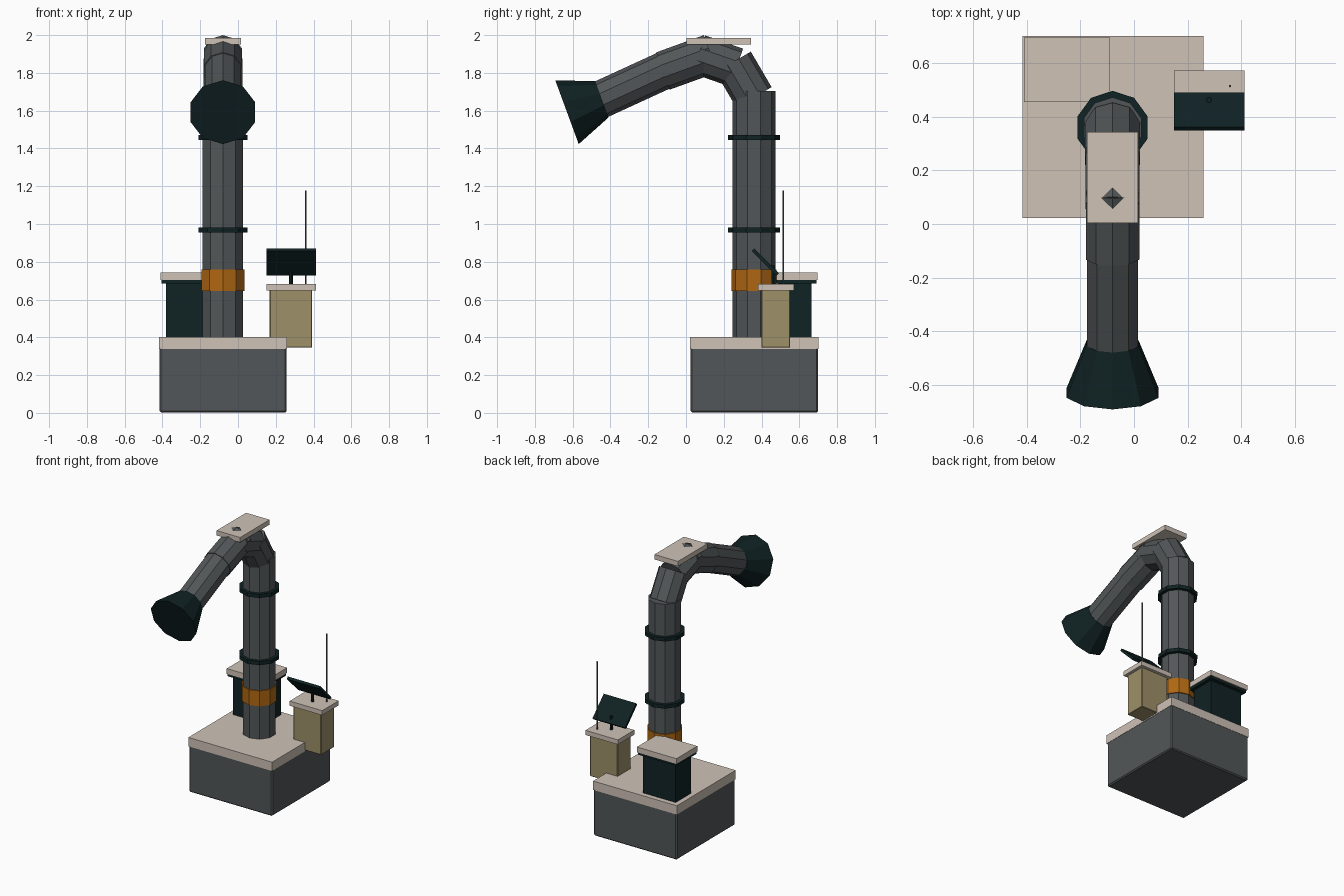
import bpy, bmesh, math
from mathutils import Vector

if "Cube" in bpy.data.objects:
    bpy.data.objects.remove(bpy.data.objects["Cube"])


def material(name, rgb):
    m = bpy.data.materials.new(name)
    m.diffuse_color = (*rgb, 1)
    m.use_nodes = True
    m.node_tree.nodes["Principled BSDF"].inputs["Base Color"].default_value = m.diffuse_color
    return m


GREY = material("slate grey", (0.084, 0.094, 0.098))
CREAM = material("warm cream", (0.62, 0.54, 0.47))
DARK = material("dark teal", (0.005, 0.016, 0.017))
ORANGE = material("orange", (0.43, 0.135, 0.006))
TAN = material("tan", (0.34, 0.28, 0.14))


def finish(name, bm, mat):
    bmesh.ops.recalc_face_normals(bm, faces=bm.faces)
    me = bpy.data.meshes.new(name)
    bm.to_mesh(me)
    bm.free()
    me.materials.append(mat)
    ob = bpy.data.objects.new(name, me)
    bpy.context.collection.objects.link(ob)
    return ob


def box(name, x, y, z, mat, bevel=0, tilt=0):
    """Box from (min, max) ranges, optionally tilted about x."""
    bm = bmesh.new()
    bmesh.ops.create_cube(bm, size=1)
    for v in bm.verts:
        v.co = Vector((v.co.x * (x[1] - x[0]), v.co.y * (y[1] - y[0]), v.co.z * (z[1] - z[0])))
    if bevel:
        bmesh.ops.bevel(bm, geom=bm.edges[:], offset=bevel, segments=1, affect='EDGES')
    ob = finish(name, bm, mat)
    ob.location = (sum(x) / 2, sum(y) / 2, sum(z) / 2)
    ob.rotation_euler.x = tilt
    return ob


def tube(name, x, a, b, r1, r2, mat, sides=10):
    """Closed tube between (y, z) points a and b, with a corner pointing up."""
    bm = bmesh.new()
    p, q = Vector((x, *a)), Vector((x, *b))
    u = Vector((1, 0, 0))
    w = (q - p).normalized().cross(u)
    rings = []
    for c, r in ((p, r1), (q, r2)):
        ring = []
        for i in range(sides):
            t = math.pi / 2 + 2 * math.pi * i / sides
            ring.append(bm.verts.new(c + r * (u * math.cos(t) + w * math.sin(t))))
        bm.faces.new(ring)
        rings.append(ring)
    for i in range(sides):
        j = (i + 1) % sides
        bm.faces.new((rings[0][i], rings[0][j], rings[1][j], rings[1][i]))
    return finish(name, bm, mat)


# Base block and its slab
box("base", (-0.415, 0.258), (0.025, 0.7), (0.003, 0.345), GREY, 0.008)
box("base_slab", (-0.417, 0.26), (0.022, 0.702), (0.337, 0.402), CREAM)

# Upright pipe with bands
X, Y = -0.08, 0.36
tube("upright_pipe", X, (Y, 0.39), (Y, 1.705), 0.113, 0.113, GREY)
for name, z0, z1, r, mat in (("orange_band", 0.645, 0.758, 0.12, ORANGE),
                             ("lower_collar", 0.954, 0.981, 0.137, DARK),
                             ("upper_collar", 1.445, 1.472, 0.137, DARK)):
    tube(name, X, (Y, z0), (Y, z1), r, r, mat)

# Segmented elbow, forearm and hood
tube("elbow_lower", X, (0.36, 1.67), (0.25, 1.858), 0.108, 0.108, GREY)
tube("elbow_middle", X, (0.267, 1.828), (0.067, 1.898), 0.106, 0.106, GREY)
tube("elbow_upper", X, (0.13, 1.901), (-0.122, 1.81), 0.105, 0.105, GREY)
tube("forearm", X, (-0.09, 1.825), (-0.46, 1.655), 0.1, 0.1, GREY)
tube("hood", X, (-0.445, 1.66), (-0.63, 1.592), 0.102, 0.18, DARK)

# Plate on top of the elbow
box("top_plate", (-0.175, 0.015), (0.003, 0.343), (1.95, 1.986), CREAM)

# Dark cabinet on the base
box("cabinet", (-0.382, -0.118), (0.485, 0.665), (0.395, 0.69), DARK)
box("cabinet_rim", (-0.405, -0.095), (0.46, 0.69), (0.685, 0.705), DARK)
box("cabinet_lid", (-0.41, -0.09), (0.455, 0.696), (0.703, 0.742), CREAM)

# Side box with solar panel and antenna
box("side_box", (0.168, 0.392), (0.4, 0.55), (0.345, 0.65), TAN, 0.003)
box("side_box_lid", (0.15, 0.413), (0.382, 0.572), (0.648, 0.682), CREAM)
box("panel", (0.15, 0.412), (0.328, 0.512), (0.789, 0.807), DARK, 0, math.radians(-45))
tube("panel_post", 0.28, (0.463, 0.675), (0.463, 0.78), 0.01, 0.01, DARK, 8)
tube("antenna", 0.358, (0.515, 0.675), (0.515, 1.178), 0.005, 0.005, GREY, 6)
